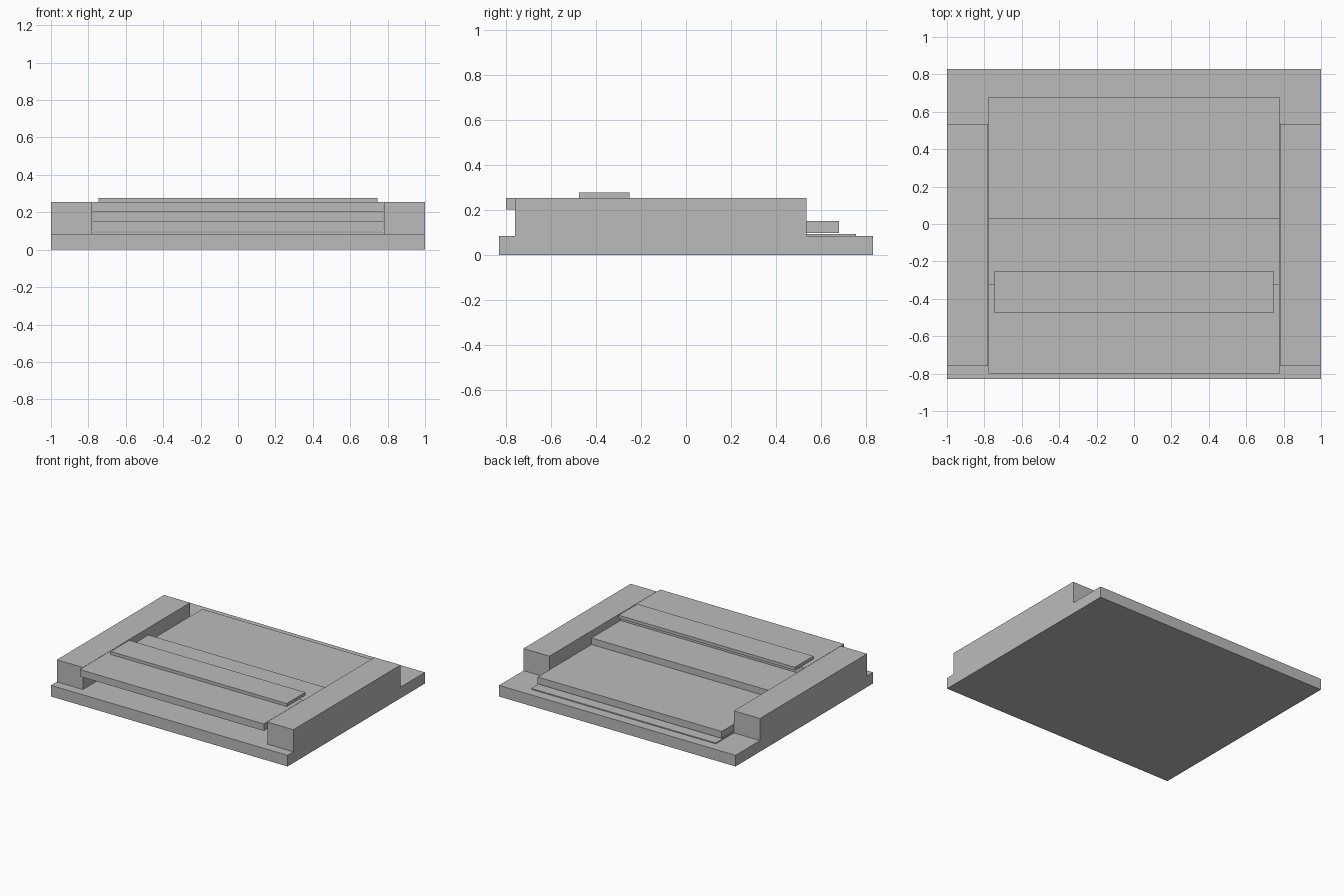
import bpy
import bmesh

cube = bpy.data.objects.get("Cube")
if cube:
    bpy.data.objects.remove(cube, do_unlink=True)

# One plain grey for everything
grey = bpy.data.materials.new("plain grey")
grey.use_nodes = True
colour = (0.5, 0.5, 0.5, 1)
grey.diffuse_color = colour
grey.node_tree.nodes["Principled BSDF"].inputs["Base Color"].default_value = colour


def box(name, x, y, z):
    """Axis-aligned box from (min, max) pairs."""
    bm = bmesh.new()
    bmesh.ops.create_cube(bm, size=1)
    for v in bm.verts:
        for i, (lo, hi) in enumerate((x, y, z)):
            v.co[i] = hi if v.co[i] > 0 else lo
    mesh = bpy.data.meshes.new(name)
    bm.to_mesh(mesh)
    bm.free()
    mesh.materials.append(grey)
    obj = bpy.data.objects.new(name, mesh)
    bpy.context.collection.objects.link(obj)
    return obj


# Base slab and the two raised side blocks
box("base", (-1, 1), (-0.83, 0.83), (0, 0.085))
box("left_block", (0.78, 1), (-0.76, 0.535), (0.085, 0.254))
box("right_block", (-1, -0.78), (-0.76, 0.535), (0.085, 0.254))

# Thin sill on the rear ledge
box("rear_sill", (-0.78, 0.78), (0.40, 0.755), (0.085, 0.092))

# Three stepped panels spanning the channel, lowest at the rear
W = 0.778
box("lower_panel", (-W, W), (-0.05, 0.68), (0.098, 0.151))
box("middle_panel", (-W, W), (-0.45, 0.03), (0.151, 0.201))
box("upper_panel", (-W, W), (-0.80, -0.32), (0.201, 0.254))

# Raised bar on the upper panel
box("top_bar", (-0.745, 0.745), (-0.475, -0.25), (0.254, 0.277))
